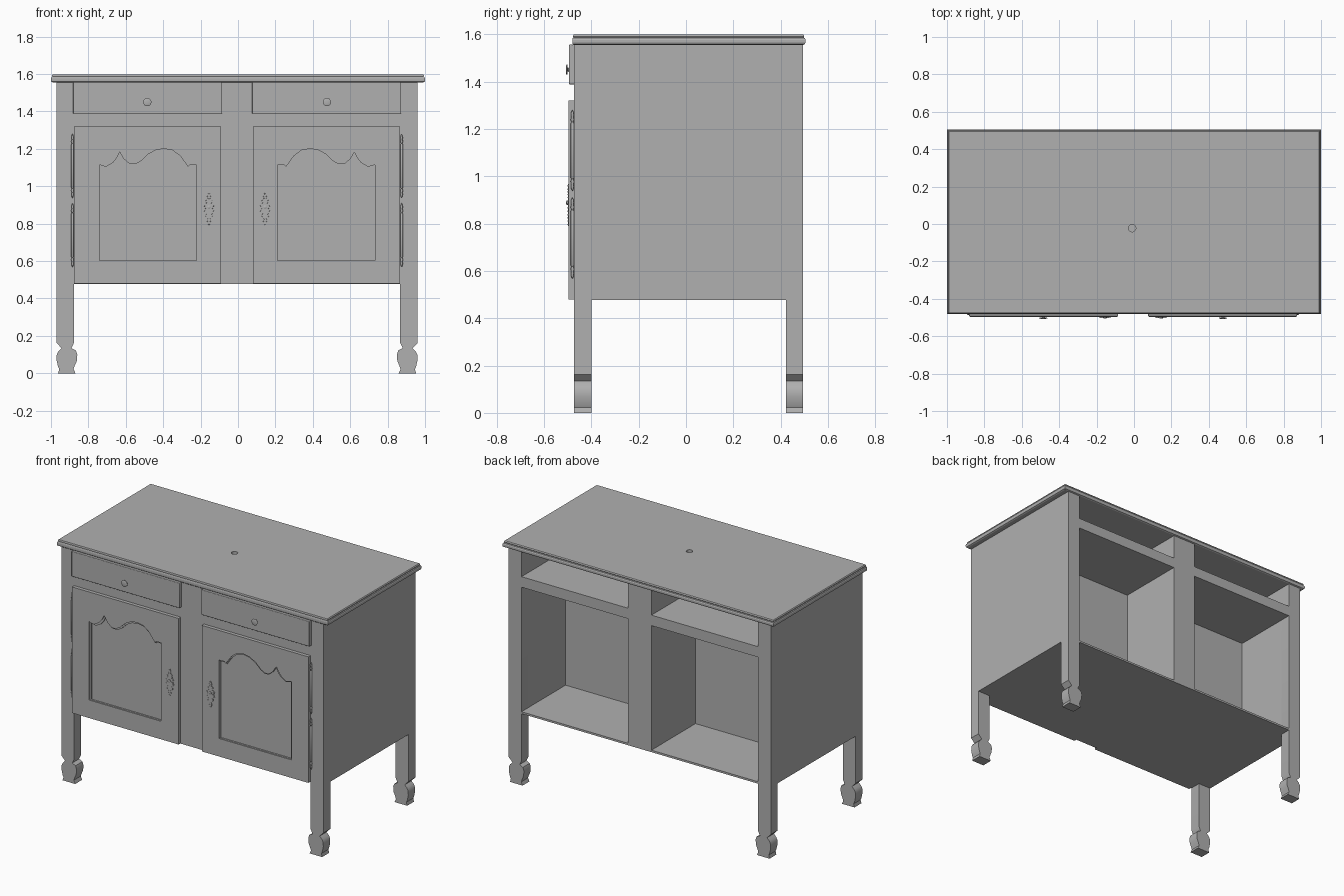
import bpy, bmesh, math
from mathutils import Matrix, Vector

if "Cube" in bpy.data.objects:
    bpy.data.objects.remove(bpy.data.objects["Cube"])

C = -0.005                    # body centre line in x
FRONT, BACK = -0.473, 0.494   # body faces in y
LOW, HIGH = 0.477, 1.557      # carcass bottom and top
MID = 0.03                    # wall behind the open compartments

grey = bpy.data.materials.new("dark_grey")
grey.diffuse_color = (0.435, 0.435, 0.435, 1)
grey.use_nodes = True
grey.node_tree.nodes["Principled BSDF"].inputs["Base Color"].default_value = grey.diffuse_color


def finish(name, bm, smooth=False, bevel=0.0):
    bmesh.ops.recalc_face_normals(bm, faces=bm.faces)
    me = bpy.data.meshes.new(name)
    bm.to_mesh(me)
    bm.free()
    me.materials.append(grey)
    ob = bpy.data.objects.new(name, me)
    bpy.context.collection.objects.link(ob)
    bpy.context.view_layer.objects.active = ob
    for o in bpy.context.selected_objects:
        o.select_set(False)
    ob.select_set(True)
    if bevel:
        m = ob.modifiers.new("edge", 'BEVEL')
        m.width, m.segments = bevel, 3
    if smooth:
        bpy.ops.object.shade_smooth_by_angle(angle=math.radians(35))
    return ob


def box(name, x, y, z, **kw):
    bm = bmesh.new()
    lo, hi = [Vector(f(p) for p in (x, y, z)) for f in (min, max)]
    bmesh.ops.create_cube(bm, size=1, matrix=Matrix.Translation((lo + hi) / 2)
                          @ Matrix.Diagonal((*(hi - lo), 1)))
    return finish(name, bm, **kw)


def prism(name, pts, y0, y1, **kw):
    """Outline in x-z, extruded along y."""
    bm = bmesh.new()
    f = bm.faces.new([bm.verts.new((x, y0, z)) for x, z in pts])
    r = bmesh.ops.extrude_face_region(bm, geom=[f])
    vs = [v for v in r['geom'] if isinstance(v, bmesh.types.BMVert)]
    bmesh.ops.translate(bm, verts=vs, vec=(0, y1 - y0, 0))
    return finish(name, bm, **kw)


def lathe(name, prof, loc, toward_front=False, sides=20):
    """Spin (radius, height) points about z, or about -y."""
    bm = bmesh.new()
    rings = [[bm.verts.new((r * math.cos(2 * math.pi * i / sides),
                            r * math.sin(2 * math.pi * i / sides), h))
              for i in range(sides)] for r, h in prof]
    for a, b in zip(rings, rings[1:]):
        for i in range(sides):
            j = (i + 1) % sides
            bm.faces.new((a[i], a[j], b[j], b[i]))
    bm.faces.new(rings[0])
    bm.faces.new(rings[-1])
    rot = Matrix.Rotation(math.pi / 2, 4, 'X') if toward_front else Matrix()
    bm.transform(Matrix.Translation(loc) @ rot)
    return finish(name, bm, smooth=True)


def cut(ob, cutter):
    m = ob.modifiers.new("cut", 'BOOLEAN')
    m.operation, m.object, m.solver = 'DIFFERENCE', cutter, 'EXACT'
    bpy.context.view_layer.objects.active = ob
    bpy.ops.object.modifier_apply(modifier=m.name)
    bpy.data.objects.remove(cutter)


# Top slab with moulded edge: (inset, z) layers
bm = bmesh.new()
layers = [(0.010, 1.555), (0.002, 1.559), (0, 1.566), (0, 1.576), (0.003, 1.583),
          (0.008, 1.586), (0.006, 1.590), (0.007, 1.595), (0.010, 1.598)]
rings = [[bm.verts.new(p) for p in ((-1 + d, -0.48 + d * .5, z), (1 - d, -0.48 + d * .5, z),
                                    (1 - d, 0.505 - d, z), (-1 + d, 0.505 - d, z))]
         for d, z in layers]
for a, b in zip(rings, rings[1:]):
    for i in range(4):
        bm.faces.new((a[i], a[(i + 1) % 4], b[(i + 1) % 4], b[i]))
bm.faces.new(rings[0])
bm.faces.new(rings[-1])
top = finish("table_top", bm)
cut(top, lathe("hole_cutter", [(0.02, 1.575), (0.02, 1.65)], (-0.01, -0.022, 0)))

# Carcass: front half closed, back half open compartments
IN, OUT = 0.872, 0.966
box("front_frame", (C - IN, C + IN), (FRONT, MID), (LOW, HIGH))
box("centre_divider", (C - 0.086, C + 0.086), (MID, BACK), (LOW, HIGH))

# Leg outline, outer side to inner side, with turned foot
leg = [(OUT, HIGH), (OUT, 0.163), (0.938, 0.134), (0.955, 0.118), (0.964, 0.10),
       (0.965, 0.07), (0.957, 0.035), (0.951, 0.022), (0.957, 0.0),
       (0.864, 0.0), (0.874, 0.022), (0.868, 0.04), (0.857, 0.065), (0.854, 0.10),
       (0.862, 0.122), (0.886, 0.134), (0.872, 0.163), (0.872, HIGH)]

# Arched panel outline on a door
arch = [(.748, .60), (.748, 1.123), (.711, 1.112), (.673, 1.134), (.652, 1.160),
        (.636, 1.192), (.614, 1.155), (.582, 1.128), (.550, 1.126), (.518, 1.144),
        (.481, 1.180), (.438, 1.203), (.395, 1.211), (.347, 1.203), (.304, 1.171),
        (.277, 1.134), (.261, 1.112), (.251, 1.123), (.214, 1.123), (.214, .60)]

# Half outline of the lock plate: (half width, height)
plate = [(0.003, 0.088), (0.010, 0.072), (0.008, 0.060), (0.021, 0.048), (0.018, 0.034),
         (0.032, 0.018), (0.024, 0.004), (0.032, -0.012), (0.020, -0.028), (0.023, -0.044),
         (0.009, -0.058), (0.011, -0.072), (0.003, -0.088)]

for s, side in ((-1, "left"), (1, "right")):
    def X(u):
        return C + s * u

    # Legs and side panel
    out = [(X(u), z) for u, z in leg]
    prism(f"front_leg_{side}", out, FRONT, -0.40, smooth=True)
    prism(f"back_leg_{side}", out, 0.422, BACK, smooth=True)
    box(f"side_panel_{side}", (X(IN), X(OUT)), (-0.40, 0.422), (LOW, HIGH))

    # Compartment floor and rail under the drawer space
    for part, z in (("floor", (LOW, 0.49)), ("rail_shelf", (1.32, 1.39))):
        box(f"{part}_{side}", (X(0.086), X(IN)), (MID, BACK), z)

    # Drawer front and knob
    box(f"drawer_front_{side}", (X(0.08), X(0.877)), (-0.494, FRONT + .005), (1.388, 1.556),
        bevel=0.004, smooth=True)
    lathe(f"drawer_knob_{side}", [(0.012, 0), (0.008, 0.003), (0.008, 0.006), (0.021, 0.008),
                                  (0.022, 0.011), (0.016, 0.013), (0.004, 0.0135)],
          (X(0.48), -0.4935, 1.45), True)

    # Door with arched panel, recessed in two steps
    door = box(f"door_{side}", (X(0.086), X(0.871)), (-0.496, FRONT + .005), (0.48, 1.32))
    cut(door, prism("lip_cutter", [(X(u), z) for u, z in arch], -0.52, -0.489))
    inner = [(X(.216 + (u - .214) * .975), .602 + (z - .60) * .98) for u, z in arch]
    cut(door, prism("panel_cutter", inner, -0.52, -0.480))

    # Hinges with finials
    half = [(0.007, 0.0), (0.007, 0.115), (0.004, 0.120), (0.0075, 0.130),
            (0.005, 0.142), (0.0065, 0.150), (0.005, 0.162), (0.001, 0.171)]
    hinge = [(r, -h) for r, h in half[:0:-1]] + half
    for level, z in (("lower", 0.738), ("upper", 1.108)):
        lathe(f"hinge_{level}_{side}", hinge, (X(0.880), -0.480, z), sides=12)

    # Lock plate with beaded rim and key boss
    px, pz = X(0.15), 0.878
    outline = [(px + w, pz + h) for w, h in plate] + [(px - w, pz + h) for w, h in plate[::-1]]
    prism(f"lock_plate_{side}", outline, -0.499, -0.494)
    bm = bmesh.new()
    for x, z in outline:
        bmesh.ops.create_icosphere(bm, subdivisions=1, radius=0.003, matrix=Matrix.Translation(
            (px + (x - px) * .75, -0.499, pz + (z - pz) * .93)))
    finish(f"lock_plate_beads_{side}", bm, smooth=True)
    lathe(f"key_boss_{side}", [(0.009, 0), (0.009, 0.007), (0.005, 0.009)],
          (px, -0.497, pz + 0.01), True, 12)
